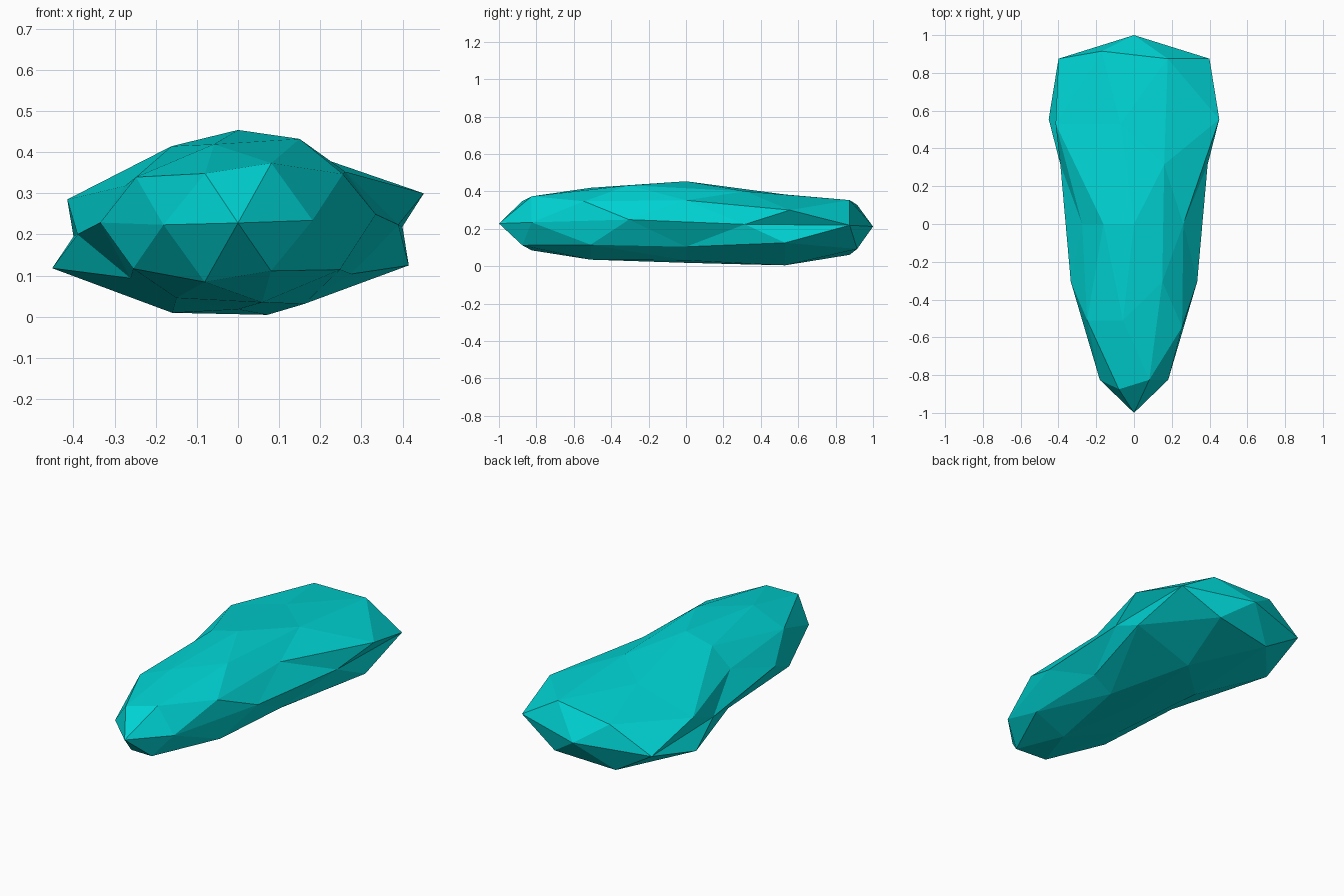
import bpy, bmesh

# Rings of the ball along its length:
# original y, new y, width factor, centre height, height factor
RINGS = [
    (-1.0, -1.0, 0.30, 0.228, 0.25),
    (-0.851, -0.875, 0.29, 0.230, 0.27),
    (-0.809, -0.825, 0.308, 0.229, 0.27),
    (-0.526, -0.545, 0.352, 0.232, 0.24),
    (-0.5, -0.51, 0.36, 0.227, 0.228),
    (-0.309, -0.305, 0.352, 0.239, 0.222),
    (0.0, 0.0, 0.307, 0.223, 0.231),
    (0.309, 0.315, 0.41, 0.212, 0.224),
    (0.5, 0.53, 0.603, 0.205, 0.176),
    (0.526, 0.555, 0.624, 0.209, 0.173),
    (0.809, 0.875, 0.68, 0.207, 0.268),
    (0.851, 0.915, 0.615, 0.210, 0.275),
    (1.0, 1.0, 0.30, 0.212, 0.25),
]
TILT = 0.03


def shape(co):
    _, y, k, c, a = min(RINGS, key=lambda r: abs(r[0] - co.y))
    # narrower top and bottom crests on the wide back part
    if 0.2 < co.y < 0.6 and abs(co.z) > 0.7:
        if co.y > 0.4:
            k, c, a = 0.44, 0.194, 0.225
        else:
            k, c, a = 0.376, 0.205, 0.224
    x = co.x * k
    z = c + co.z * a + TILT * x
    # slightly flattened keel and low right flank
    if co.z < -0.99:
        z = 0.018
    elif co.x > 0.88 and co.z < -0.4:
        z -= 0.024
    return x, y, z


# Faceted stone from a deformed icosphere
bm = bmesh.new()
bmesh.ops.create_icosphere(bm, subdivisions=2, radius=1.0)
for v in bm.verts:
    v.co.x = -v.co.x
    v.co = shape(v.co)
bmesh.ops.recalc_face_normals(bm, faces=bm.faces)
mesh = bpy.data.meshes.new("faceted_stone")
bm.to_mesh(mesh)
bm.free()
stone = bpy.data.objects.new("faceted_stone", mesh)
bpy.context.collection.objects.link(stone)

# Turquoise material
mat = bpy.data.materials.new("turquoise")
mat.diffuse_color = (0.0, 0.65, 0.65, 1.0)
mesh.materials.append(mat)
